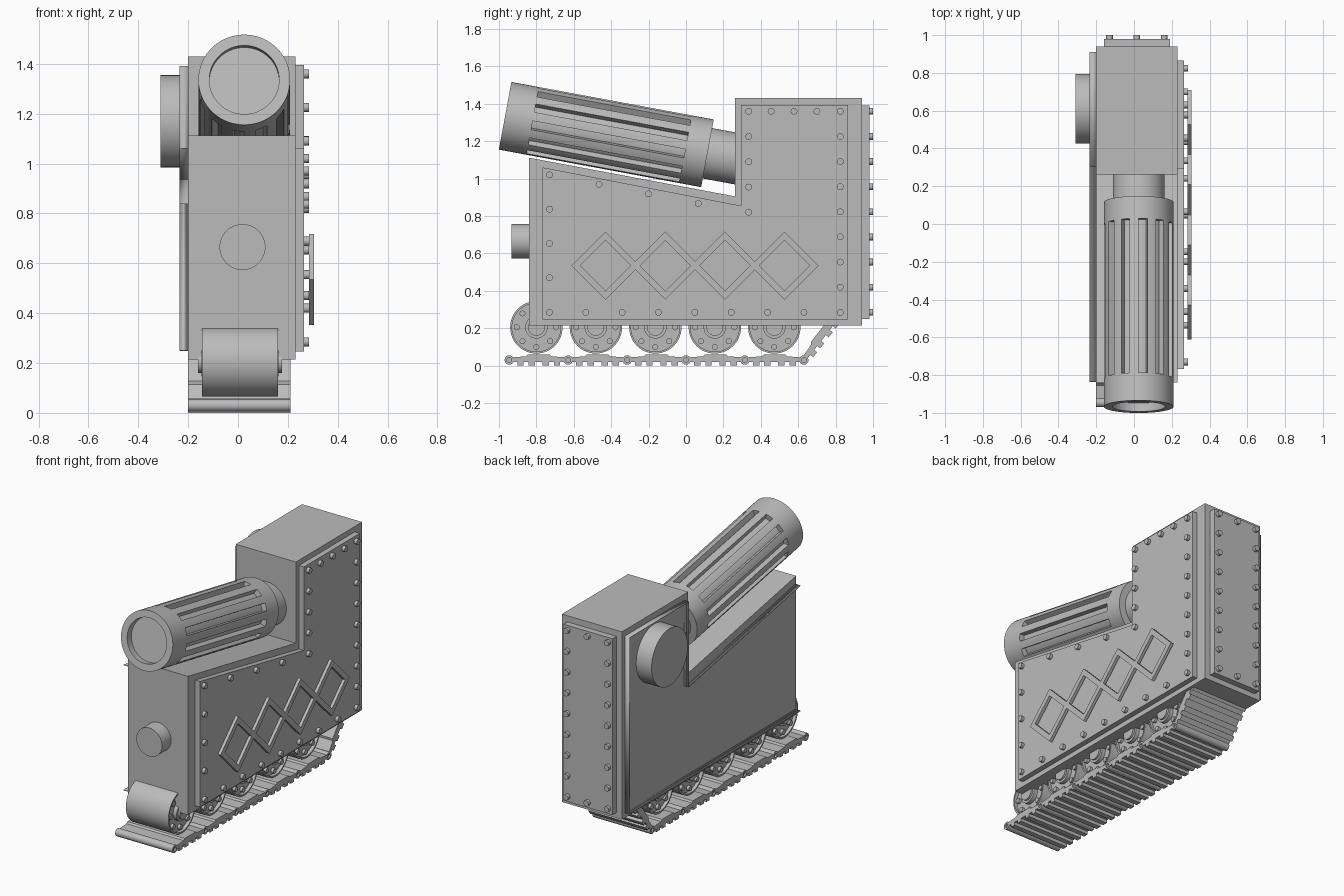
import bpy, bmesh, math
from mathutils import Matrix, Vector

cube = bpy.data.objects.get("Cube")
if cube:
    bpy.data.objects.remove(cube)

grey = bpy.data.materials.new("plain_grey")
grey.use_nodes = True
COLOUR = (0.5, 0.5, 0.5, 1)
grey.diffuse_color = COLOUR
grey.node_tree.nodes["Principled BSDF"].inputs["Base Color"].default_value = COLOUR


def frame(h, a, origin=(0, 0, 0)):
    """Matrix whose local z is h and local x is a."""
    h, a = Vector(h).normalized(), Vector(a).normalized()
    m = Matrix((a, h.cross(a), h)).transposed().to_4x4()
    m.translation = Vector(origin)
    return m


def along_x(origin=(0, 0, 0)):
    return frame((1, 0, 0), (0, 1, 0), origin)   # local x, y = world y, z


def along_y(origin=(0, 0, 0)):
    return frame((0, 1, 0), (0, 0, 1), origin)   # local x, y = world z, x


def finish(name, bm, recalc=True):
    bmesh.ops.remove_doubles(bm, verts=bm.verts, dist=1e-5)
    if recalc:
        bmesh.ops.recalc_face_normals(bm, faces=bm.faces)
    for f in bm.faces:
        f.smooth = True
    for e in bm.edges:
        e.smooth = e.calc_face_angle(0) < 0.55
    mesh = bpy.data.meshes.new(name)
    bm.to_mesh(mesh)
    bm.free()
    mesh.materials.append(grey)
    obj = bpy.data.objects.new(name, mesh)
    bpy.context.collection.objects.link(obj)
    return obj


def prisms(name, outlines, lo, hi, mats):
    """Extrude each flat outline from lo to hi, once per matrix."""
    bm = bmesh.new()
    for m in mats:
        for pts in outlines:
            low = [bm.verts.new(m @ Vector((a, b, lo))) for a, b in pts]
            top = [bm.verts.new(m @ Vector((a, b, hi))) for a, b in pts]
            bm.faces.new(low[::-1])
            bm.faces.new(top)
            for i in range(len(pts)):
                j = (i + 1) % len(pts)
                bm.faces.new((low[i], low[j], top[j], top[i]))
    return finish(name, bm)


def lathe(name, profile, mats, segs=48, closed=False):
    """Spin a (radius, height) profile about local z, once per matrix."""
    bm = bmesh.new()
    pairs = list(zip(profile, profile[1:] + profile[:1]))
    if not closed:
        pairs.pop()
    for m in mats:
        for (r0, h0), (r1, h1) in pairs:
            for k in range(segs):
                corners = []
                for r, h, n in ((r0, h0, k), (r0, h0, k + 1), (r1, h1, k + 1), (r1, h1, k)):
                    t = math.tau * n / segs
                    p = Vector((r * math.cos(t), r * math.sin(t), h))
                    if p not in corners:
                        corners.append(p)
                if len(corners) > 2:
                    bm.faces.new([bm.verts.new(m @ p) for p in corners])
    return finish(name, bm)


def disc(r, lo, hi):
    return [(0, lo), (r, lo), (r, hi), (0, hi)]


def rect(a0, b0, a1, b1):
    return [(a0, b0), (a1, b0), (a1, b1), (a0, b1)]


def spread(p, q, n):
    return [Vector(p).lerp(Vector(q), i / (n - 1)) for i in range(n)]


# Hull and raised side plate
hull = [(-.84, .215), (.94, .215), (.94, 1.43), (.263, 1.43), (.263, .905), (-.84, 1.112)]
prisms("hull", [hull], -.2, .23, [along_x()])
plate = [(-.767, .247), (.865, .247), (.865, 1.395), (.295, 1.395), (.295, .855), (-.767, 1.06)]
prisms("right_plate", [plate], .23, .265, [along_x()])

# Open flange on the other side
path = [(-.835, 1.06), (.305, .84), (.305, 1.39), (.91, 1.39), (.91, .25), (-.835, .25)]
bm = bmesh.new()
rows = [[bm.verts.new((x, y, z)) for x in (-.235, -.2)] for y, z in path]
for r, s in zip(rows, rows[1:]):
    bm.faces.new((r[0], r[1], s[1], s[0]))
flange = finish("left_flange", bm)
solid = flange.modifiers.new("thickness", 'SOLIDIFY')
solid.thickness = .004
solid.offset = 0

# Rear plate and bolts
prisms("rear_plate", [rect(.25, -.16, 1.39, .19)], .94, .98, [along_y()])
rear = spread((.285, -.13), (1.36, -.13), 9) + spread((.285, .16), (1.36, .16), 9)
rear += [Vector((.285, .015)), Vector((1.36, .015))]
lathe("rear_bolts", disc(.018, .975, 1.0), [along_y((b, 0, a)) for a, b in rear], 16)

# Side plate bolts, following the plate outline
side = spread((-.73, .285), (.825, .285), 9) + spread((.825, .42), (.825, 1.36), 8)
side += spread((-.73, .47), (-.73, 1.02), 4) + spread((.335, .82), (.335, 1.36), 5)
side += spread((.455, 1.36), (.70, 1.36), 3) + spread((-.465, .97), (.065, .867), 3)
lathe("side_bolts", disc(.018, .26, .285), [along_x((0, y, z)) for y, z in side], 16)

# Row of diamond frames
lathe("diamond_frames", [(.135, .284), (.182, .284), (.182, .304), (.135, .304)],
      [along_x((0, -.43 + .319 * i, .535)) for i in range(4)], 4, True)

# Side drum and front stub
lathe("side_drum", disc(.185, -.31, -.2), [along_x((0, .61, 1.17))])
lathe("front_stub", disc(.092, -.933, -.83), [along_y((.018, 0, .665))])

# Slotted barrel: core with end rings, then ribs between the rings
tilt = math.radians(10.5)
barrel = frame((0, math.cos(tilt), -math.sin(tilt)), (1, 0, 0), (.025, -.967, 1.336))
lathe("barrel", [(0, .045), (.14, .045), (.14, 0), (.184, 0), (.184, .15), (.15, .15),
                 (.15, .98), (.184, .98), (.184, 1.1), (.137, 1.1), (.137, 1.3), (0, 1.3)],
      [barrel], 72)
ribs = []
for k in range(12):
    arc = [math.radians(-75 + 30 * k + 5 * i) for i in range(4)]
    ribs.append([(.184 * math.cos(t), .184 * math.sin(t)) for t in arc]
                + [(.145 * math.cos(t), .145 * math.sin(t)) for t in reversed(arc)])
prisms("barrel_ribs", ribs, .15, .98, [barrel])

# Road wheels with recessed sides and bolts
half = [(0, .168), (.045, .168), (.045, .155), (.06, .155), (.06, .13),
        (.13, .13), (.13, .152), (.14, .152)]
wheel = half + [(r, -h) for r, h in reversed(half)]
hubs = [Vector((.008, -.8 + .318 * i, .205)) for i in range(5)]
lathe("road_wheels", wheel, [along_x(c) for c in hubs])
bolts = []
for c in hubs:
    for k in range(8):
        t = math.tau * k / 8
        bolts.append(along_x(c + Vector((0, .105 * math.cos(t), .105 * math.sin(t)))))
lathe("wheel_bolts", disc(.016, -.148, .148), bolts, 12)

# Track: pins, flat links and one rising link at the back
pins = [Vector((0, -.945 + .315 * i, .03)) for i in range(6)]
lathe("track_pins", [(0, -.19), (.013, -.19), (.013, -.2), (.025, -.2),
                     (.025, .21), (.013, .21), (.013, .2), (0, .2)],
      [along_x(p) for p in pins], 16)
links = [along_x(p) for p in pins[:-1]]
rise = math.radians(52)
links.append(frame((1, 0, 0), (0, math.cos(rise), math.sin(rise)), pins[-1]))
body = [(.022, -.01), (.293, -.01), (.293, .015), (.225, .02), (.215, .03),
        (.1, .03), (.09, .02), (.022, .015)]
feet = [rect(s - .017, -.03, s + .017, 0) for s in (.06, .12, .195, .255)]
prisms("track_links", [body] + feet, -.2, .21, links)
